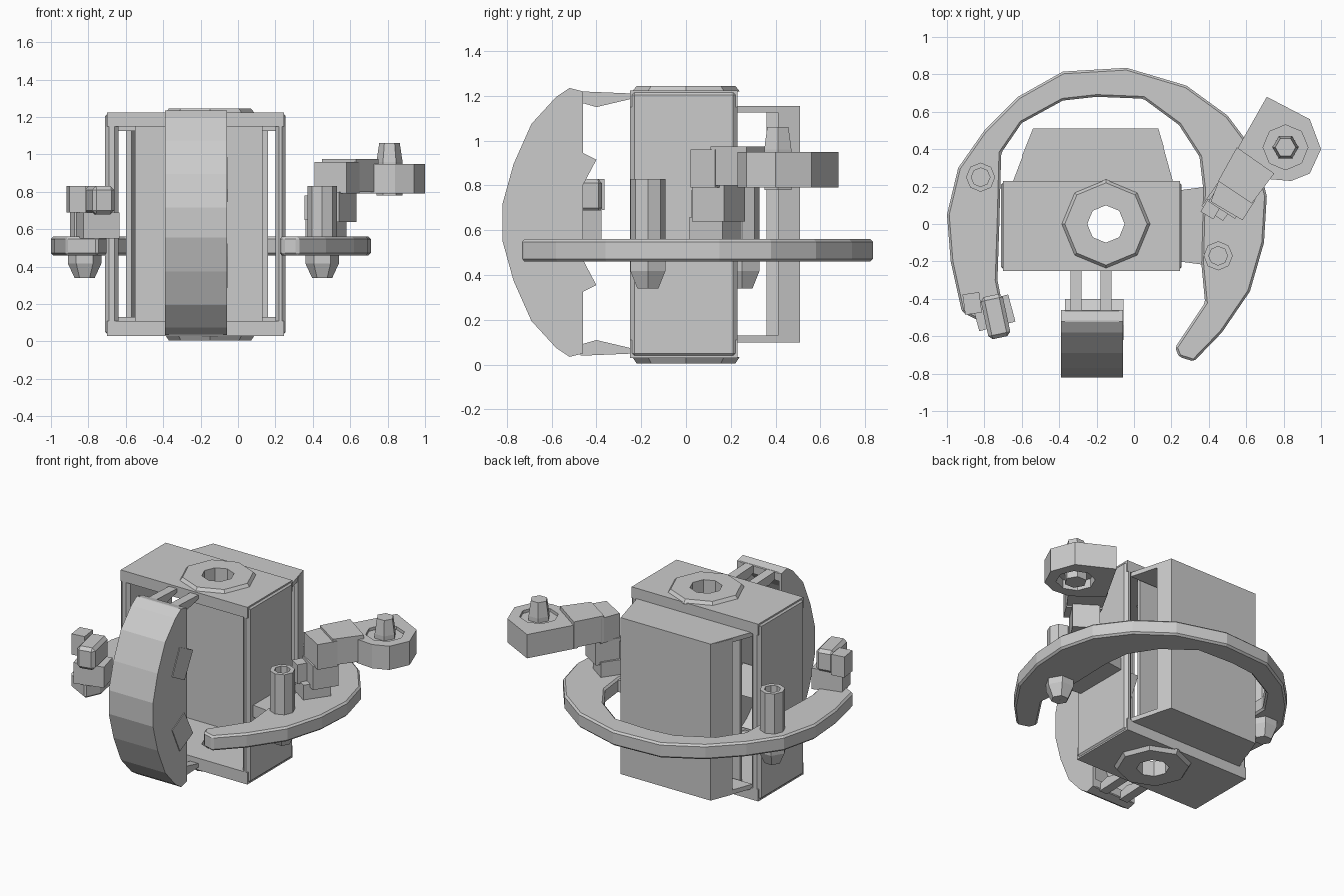
import bpy, bmesh
from math import radians, cos, sin, pi
from mathutils import Vector, Matrix

if "Cube" in bpy.data.objects:
    bpy.data.objects.remove(bpy.data.objects["Cube"])


def finish(name, bm):
    bmesh.ops.recalc_face_normals(bm, faces=bm.faces)
    me = bpy.data.meshes.new(name)
    bm.to_mesh(me)
    bm.free()
    ob = bpy.data.objects.new(name, me)
    bpy.context.collection.objects.link(ob)
    return ob


def prism(name, pts, a, b, axis='z', bevel=0):
    """Extrude a 2D outline from a to b along z (outline xy) or x (outline yz)."""
    bm = bmesh.new()
    co = [(p[0], p[1], a) if axis == 'z' else (a, p[0], p[1]) for p in pts]
    face = bm.faces.new([bm.verts.new(c) for c in co])
    out = bmesh.ops.extrude_face_region(bm, geom=[face])
    d = Vector((0, 0, b - a)) if axis == 'z' else Vector((b - a, 0, 0))
    bmesh.ops.translate(bm, vec=d, verts=[v for v in out['geom'] if isinstance(v, bmesh.types.BMVert)])
    ob = finish(name, bm)
    if bevel:
        m = ob.modifiers.new('bevel', 'BEVEL')
        m.width, m.segments = bevel, 1
    return ob


def box(name, x0, x1, y0, y1, z0, z1, turn=0, bevel=0):
    c = Vector(((x0 + x1) / 2, (y0 + y1) / 2))
    rot = Matrix.Rotation(radians(turn), 2)
    pts = [c + rot @ (Vector(p) - c) for p in ((x0, y0), (x1, y0), (x1, y1), (x0, y1))]
    return prism(name, pts, z0, z1, bevel=bevel)


def lathe(name, profile, x, y, n):
    """Spin a closed (radius, z) profile with n sides."""
    bm = bmesh.new()
    rings = [[bm.verts.new((x + r * cos(2 * pi * i / n), y + r * sin(2 * pi * i / n), z))
              for i in range(n)] for r, z in profile]
    for k in range(len(rings)):
        p, q = rings[k], rings[(k + 1) % len(rings)]
        for i in range(n):
            j = (i + 1) % n
            bm.faces.new((p[i], p[j], q[j], q[i]))
    return finish(name, bm)


def tube(name, x, y, r, hole, z0, z1, n, r_top=None):
    t = r_top or r
    return lathe(name, [(r, z0), (t, z1), (hole, z1), (hole, z0)], x, y, n)


def cut(ob, cutter):
    m = ob.modifiers.new('cut', 'BOOLEAN')
    m.object, m.operation, m.solver = cutter, 'DIFFERENCE', 'EXACT'
    bpy.context.view_layer.objects.active = ob
    bpy.ops.object.modifier_apply(modifier='cut')


# Casing: two lids with a central hole and raised boss, joined by side walls
CX = -0.15
circle = [(CX + 0.1 * cos(pi * i / 4), 0.1 * sin(pi * i / 4)) for i in range(8)]
hole = prism('hole_cutter', circle, -0.1, 1.4)
for tag, z0, z1 in (('bottom', 0.03, 0.11), ('top', 1.15, 1.225)):
    lid = box(tag + '_lid', -0.7, 0.245, -0.25, 0.23, z0, z1)
    cut(lid, hole)
tube('top_boss', CX, 0, 0.24, 0.1, 1.22, 1.245, 8, 0.22)
tube('bottom_boss', CX, 0, 0.22, 0.1, 0.005, 0.035, 8, 0.24)
bpy.data.objects.remove(hole)
box('left_wall', -0.71, -0.64, -0.25, 0.23, 0.03, 1.225, bevel=0.02)
box('right_wall', 0.2, 0.255, -0.25, 0.23, 0.03, 1.225, bevel=0.02)
box('inner_panel', -0.55, 0.13, 0.19, 0.21, 0.1, 1.16)

# Back cover: panel, short side returns and tapered end plates
box('back_panel', -0.54, 0.13, 0.48, 0.51, 0.1, 1.15)
prism('back_return_left', [(-0.54, 0.51), (-0.6, 0.36), (-0.57, 0.36), (-0.51, 0.51)], 0.1, 1.15)
prism('back_return_right', [(0.13, 0.51), (0.16, 0.41), (0.13, 0.41), (0.1, 0.51)], 0.1, 1.15)
taper = [(-0.65, 0.22), (0.21, 0.22), (0.13, 0.51), (-0.54, 0.51)]
prism('back_top_plate', taper, 1.125, 1.155)
prism('back_bottom_plate', taper, 0.1, 0.13)

# Front bumper: curved shell with D-shaped flanks and an open back
ZM = 0.635
upper = [(-0.46, 0.585), (-0.52, 0.6), (-0.58, 0.56), (-0.69, 0.44), (-0.77, 0.26), (-0.82, 0.08)]
half = upper + [(y, -z) for y, z in reversed(upper)]
outer = [(y, ZM + z) for y, z in half]
inner = [(min(y + 0.05, -0.46), ZM + z * 0.9) for y, z in half if y < -0.5]
inner = [(-0.46, outer[0][1] - 0.06)] + inner + [(-0.46, outer[-1][1] + 0.06)]
prism('bumper_shell', outer + inner[::-1], -0.385, -0.065, 'x', bevel=0.012)
for tag, x in (('left', -0.39), ('right', -0.08)):
    prism('bumper_flank_' + tag, outer, x, x + 0.02, 'x')
for x in (-0.31, -0.15):
    for tag, z, s in (('top', 1.19, 1), ('bottom', 0.07, -1)):
        prism('bumper_strut_' + tag,
              [(-0.47, z + 0.03 * s), (-0.23, z + 0.02 * s), (-0.23, z), (-0.4, z - 0.04 * s), (-0.47, z - 0.02 * s)],
              x - 0.03, x + 0.03, 'x')
# Tilted square bars across the inside of the bumper
for tag, s in (('upper', 1), ('lower', -1)):
    prism('bumper_bar_' + tag, [(y, ZM + s * z) for y, z in
          ((-0.62, 0.18), (-0.54, 0.35), (-0.4, 0.28), (-0.49, 0.11))], -0.37, -0.055, 'x')

# Open ring around the casing and the bracket that ties it to the side
ring = [(0.22, -0.66), (0.24, -0.71), (0.32, -0.735), (0.47, -0.58), (0.62, -0.36), (0.695, -0.1),
        (0.71, 0.15), (0.65, 0.38), (0.5, 0.58), (0.28, 0.74), (-0.04, 0.835), (-0.38, 0.815),
        (-0.62, 0.68), (-0.8, 0.5), (-0.94, 0.3), (-1.0, 0.05), (-0.98, -0.2), (-0.92, -0.47),
        (-0.75, -0.56), (-0.7, -0.45), (-0.73, -0.3), (-0.72, 0.0), (-0.71, 0.38), (-0.6, 0.54),
        (-0.38, 0.66), (-0.2, 0.68), (0.05, 0.67), (0.24, 0.53), (0.35, 0.36), (0.37, 0.19),
        (0.36, -0.21), (0.38, -0.42)]
prism('ring', ring, 0.46, 0.56, bevel=0.012)
prism('ring_bracket', [(0.24, -0.2), (0.39, -0.22), (0.39, 0.2), (0.24, 0.18)], 0.47, 0.55)


def nut(name, x, y, z0, z1, r, n=6):
    mid = z0 + (z1 - z0) * 0.6
    lathe(name, [(0.001, z0), (r * 0.6, z0), (r, mid), (r, z1), (0.001, z1)], x, y, n)


# Hollow pegs standing on the ring, with tapered nuts below
for tag, x, y in (('right', 0.45, -0.17), ('left', -0.82, 0.25)):
    tube(tag + '_peg', x, y, 0.078, 0.05, 0.54, 0.83, 8)
    nut(tag + '_peg_nut', x, y, 0.34, 0.47, 0.09)

# Clamp blocks on the left end of the ring
box('clamp_base', -0.85, -0.65, -0.55, -0.4, 0.55, 0.69, turn=15)
box('clamp_block', -0.91, -0.82, -0.48, -0.37, 0.69, 0.83, turn=8)
box('clamp_jaw', -0.8, -0.68, -0.61, -0.38, 0.68, 0.83, turn=12, bevel=0.02)

# Pivot and arm on the right
box('pivot_base', 0.4, 0.54, 0.04, 0.22, 0.55, 0.66, turn=-35)
box('pivot_block', 0.43, 0.6, 0.06, 0.23, 0.64, 0.8, turn=-33)
box('pivot_pin', 0.37, 0.45, 0.04, 0.12, 0.65, 0.78, turn=-30)
prism('arm_rear', [(0.41, 0.12), (0.58, 0.02), (0.65, 0.13), (0.46, 0.25)], 0.79, 0.96)
prism('arm_front', [(0.45, 0.23), (0.63, 0.11), (0.75, 0.27), (0.55, 0.41)], 0.8, 0.975)

# Round-nosed pad with a bolt through it
pad = prism('arm_pad', [(0.54, 0.38), (0.72, 0.24), (0.84, 0.23), (0.94, 0.27), (1.0, 0.4),
                        (0.94, 0.56), (0.71, 0.68)], 0.79, 0.95)
bore = [(0.81 + 0.12 * cos(pi * i / 4), 0.41 + 0.12 * sin(pi * i / 4)) for i in range(8)]
cutter = prism('bore_cutter', bore, 0.7, 1.1)
cut(pad, cutter)
bpy.data.objects.remove(cutter)
tube('pad_washer', 0.81, 0.41, 0.125, 0.06, 0.85, 0.93, 8)
lathe('pad_bolt', [(0.001, 0.78), (0.07, 0.78), (0.07, 0.96), (0.055, 1.06), (0.001, 1.06)], 0.81, 0.41, 6)
